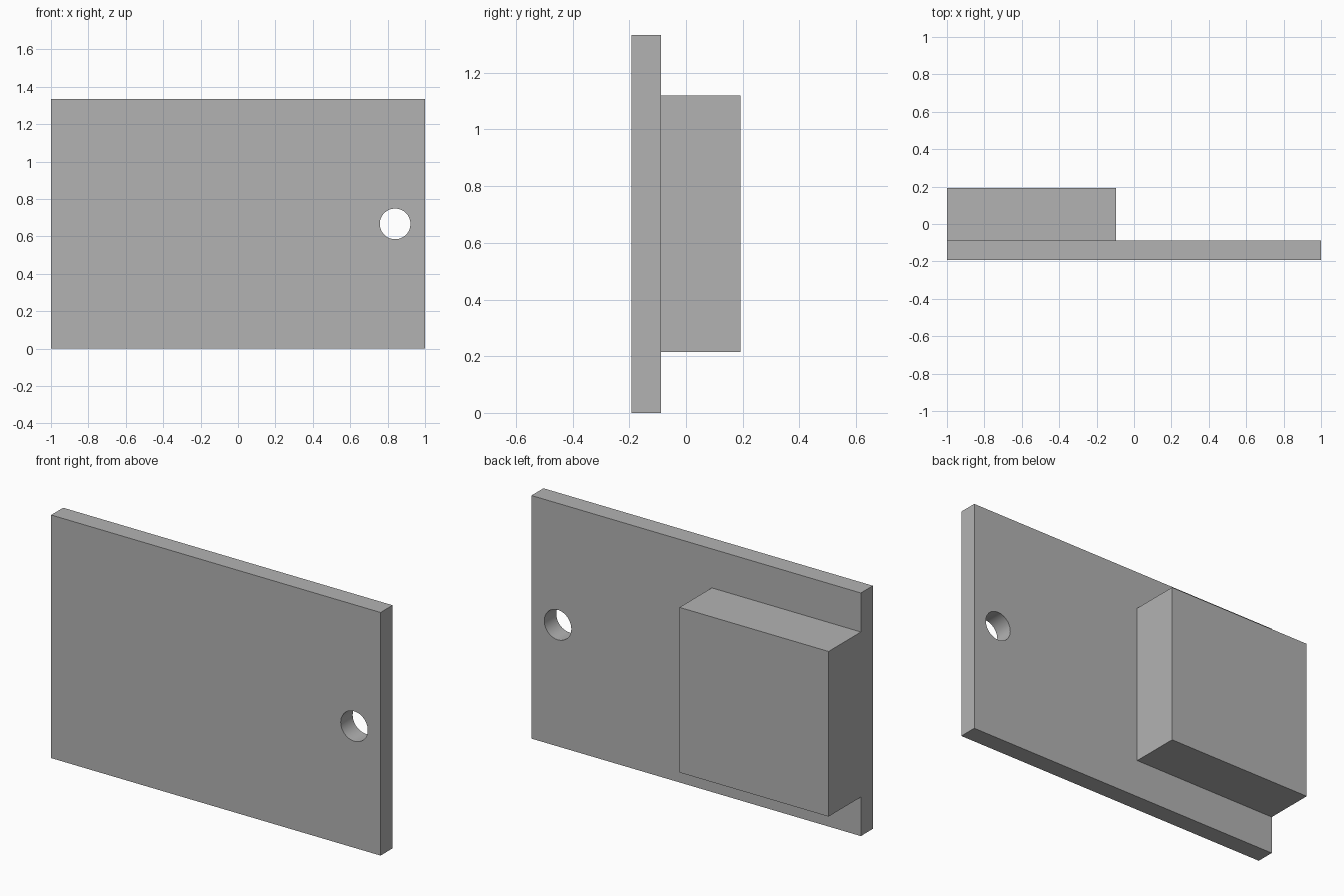
import bpy
import math
from mathutils import Vector

if "Cube" in bpy.data.objects:
    bpy.data.objects.remove(bpy.data.objects["Cube"], do_unlink=True)

grey = bpy.data.materials.new("plain_grey")
grey.use_nodes = True
colour = (0.45, 0.45, 0.45, 1)
grey.diffuse_color = colour
grey.node_tree.nodes["Principled BSDF"].inputs["Base Color"].default_value = colour


def box(name, low, high):
    low, high = Vector(low), Vector(high)
    bpy.ops.mesh.primitive_cube_add(size=1, location=(low + high) / 2)
    obj = bpy.context.object
    obj.name = name
    obj.scale = high - low
    bpy.ops.object.transform_apply(location=True, rotation=True, scale=True)
    obj.data.materials.append(grey)
    return obj


def combine(target, tool, operation):
    mod = target.modifiers.new(operation.lower(), "BOOLEAN")
    mod.operation = operation
    mod.solver = "EXACT"
    mod.object = tool
    bpy.context.view_layer.objects.active = target
    bpy.ops.object.modifier_apply(modifier=mod.name)
    bpy.data.objects.remove(tool, do_unlink=True)


# Upright plate with the block fused to its back, flush with the right edge
front, back, depth = -0.192, -0.088, 0.192
plate = box("mounting_plate", (-1, front, 0), (1, back, 1.334))
block = box("back_block", (-1, back - 0.05, 0.214), (-0.095, depth, 1.12))
combine(plate, block, "UNION")

# Round through hole near the left edge
bpy.ops.mesh.primitive_cylinder_add(vertices=64, radius=0.082, depth=0.5,
                                    location=(0.84, (front + back) / 2, 0.667),
                                    rotation=(math.pi / 2, 0, 0))
cutter = bpy.context.object
cutter.name = "hole_cutter"
cutter.hide_render = True
cutter.data.materials.append(grey)
combine(plate, cutter, "DIFFERENCE")

# Smooth the hole wall and keep every corner sharp
bpy.ops.object.select_all(action="DESELECT")
plate.select_set(True)
bpy.context.view_layer.objects.active = plate
bpy.ops.object.shade_smooth_by_angle(angle=math.radians(30))
